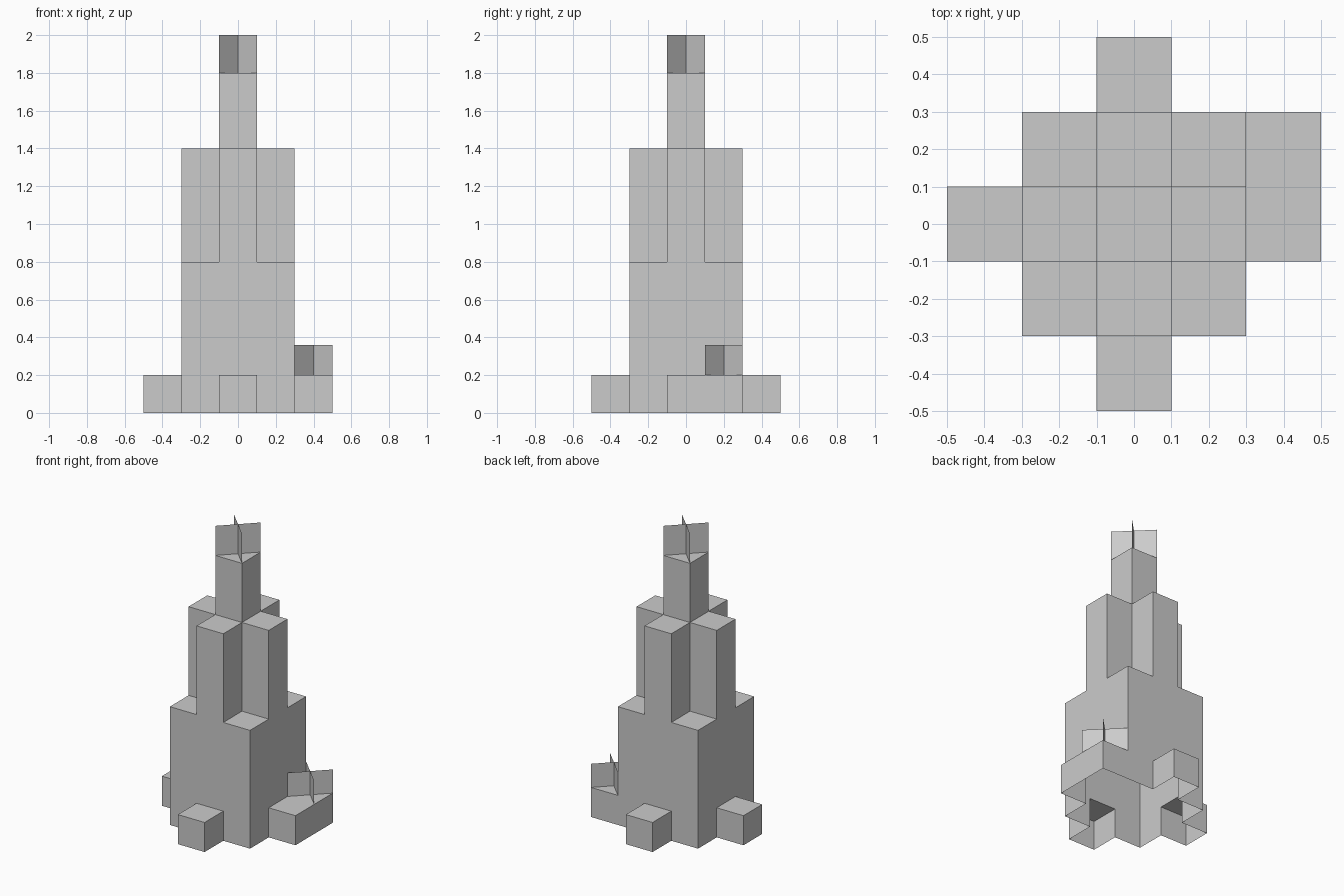
import bpy
import bmesh

if "Cube" in bpy.data.objects:
    bpy.data.objects.remove(bpy.data.objects["Cube"])

S = 0.2  # block size

stone = bpy.data.materials.new("light_grey")
stone.diffuse_color = (0.6, 0.6, 0.6, 1)
stone.use_nodes = True
stone.node_tree.nodes["Principled BSDF"].inputs["Base Color"].default_value = stone.diffuse_color

R = range(-1, 2)
PLUS = [(0, 0), (1, 0), (-1, 0), (0, 1), (0, -1)]

# Block layout of each part, in grid cells (x, y, z)
parts = {
    "tower_base": {(x, y, z) for x in R for y in R for z in range(4)},
    "footings": {(2, 0, 0), (2, 1, 0), (-2, 0, 0), (0, 2, 0), (0, -2, 0)},
    "upper_tower": {(x, y, z) for x, y in PLUS for z in range(4, 7)},
    "spire": {(0, 0, z) for z in range(7, 9)},
}
occupied = set().union(*parts.values())
DIRS = [(1, 0, 0), (-1, 0, 0), (0, 1, 0), (0, -1, 0), (0, 0, 1)]  # underside stays open


def finish(name, bm):
    mesh = bpy.data.meshes.new(name)
    bm.to_mesh(mesh)
    bm.free()
    mesh.materials.append(stone)
    bpy.context.collection.objects.link(bpy.data.objects.new(name, mesh))


def shell(name, cells):
    """Hollow skin: only block sides that touch air."""
    bm = bmesh.new()
    for c in sorted(cells):
        centre = (c[0] * S, c[1] * S, (c[2] + 0.5) * S)
        for d in DIRS:
            if tuple(a + b for a, b in zip(c, d)) in occupied:
                continue
            axis = next(i for i in range(3) if d[i])
            u, v = (axis + 1) % 3, (axis + 2) % 3
            corners = [(-1, -1), (1, -1), (1, 1), (-1, 1)]
            if d[axis] < 0:
                corners.reverse()
            verts = []
            for a, b in corners:
                p = list(centre)
                p[axis] += d[axis] * S / 2
                p[u] += a * S / 2
                p[v] += b * S / 2
                verts.append(bm.verts.new(p))
            bm.faces.new(verts)
    bmesh.ops.remove_doubles(bm, verts=bm.verts[:], dist=0.001)
    bmesh.ops.dissolve_limit(bm, angle_limit=0.02, verts=bm.verts[:], edges=bm.edges[:])
    finish(name, bm)


def crossed_plant(name, x, y, z, height):
    """Two upright sheets crossing on the diagonals of a block."""
    bm = bmesh.new()
    h = S / 2
    for k in (1, -1):
        a, b = (x - h, y - h * k), (x + h, y + h * k)
        bm.faces.new([bm.verts.new(p) for p in (
            (*a, z), (*b, z), (*b, z + height), (*a, z + height))])
    finish(name, bm)


for part_name, part_cells in parts.items():
    shell(part_name, part_cells)

crossed_plant("spire_top_sheets", 0, 0, 1.8, 0.2)
crossed_plant("footing_sheets", 0.4, 0.2, 0.2, 0.16)
